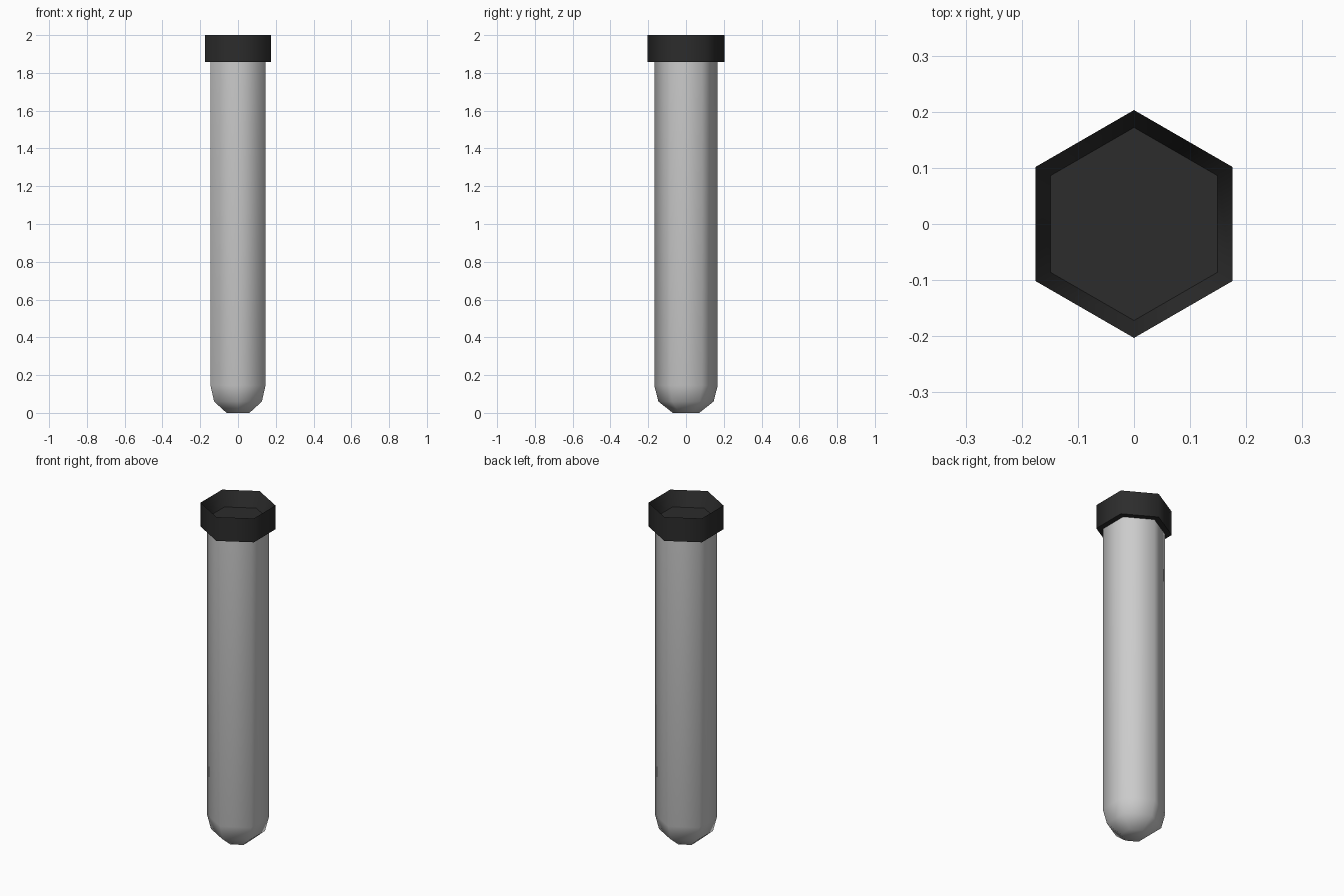
import bpy, bmesh, math

if "Cube" in bpy.data.objects:
    bpy.data.objects.remove(bpy.data.objects["Cube"])


def lathe(name, profile, sides=6, cap_start=True, cap_end=True):
    """Revolve (radius, z) points into a low-poly solid with corners on the y axis."""
    bm = bmesh.new()
    rings = []
    for r, z in profile:
        angles = [math.pi / 2 + 2 * math.pi * i / sides for i in range(sides)]
        rings.append([bm.verts.new((r * math.cos(a), r * math.sin(a), z)) for a in angles])
    for low, high in zip(rings, rings[1:]):
        for i in range(sides):
            j = (i + 1) % sides
            bm.faces.new((low[i], low[j], high[j], high[i]))
    if cap_start:
        bm.faces.new(rings[0][::-1])
    if cap_end:
        bm.faces.new(rings[-1])
    mesh = bpy.data.meshes.new(name)
    bm.to_mesh(mesh)
    bm.free()
    obj = bpy.data.objects.new(name, mesh)
    bpy.context.collection.objects.link(obj)
    bpy.ops.object.select_all(action='DESELECT')
    obj.select_set(True)
    bpy.context.view_layer.objects.active = obj
    bpy.ops.object.shade_smooth_by_angle(angle=math.radians(65))
    return obj


def paint(obj, name, color):
    mat = bpy.data.materials.new(name)
    mat.diffuse_color = color
    mat.use_nodes = True
    mat.node_tree.nodes["Principled BSDF"].inputs["Base Color"].default_value = mat.diffuse_color
    obj.data.materials.append(mat)


# Six-sided tube with a rounded bottom
lathe("tube_body", [(0.07, 0.0), (0.146, 0.06), (0.168, 0.145), (0.168, 1.87)])

# Dark stopper with a recessed top
stopper = lathe("tube_stopper", [(0.168, 1.858), (0.203, 1.858), (0.203, 2.0), (0.172, 1.91)])
paint(stopper, "dark_rubber", (0.025, 0.025, 0.025, 1))
